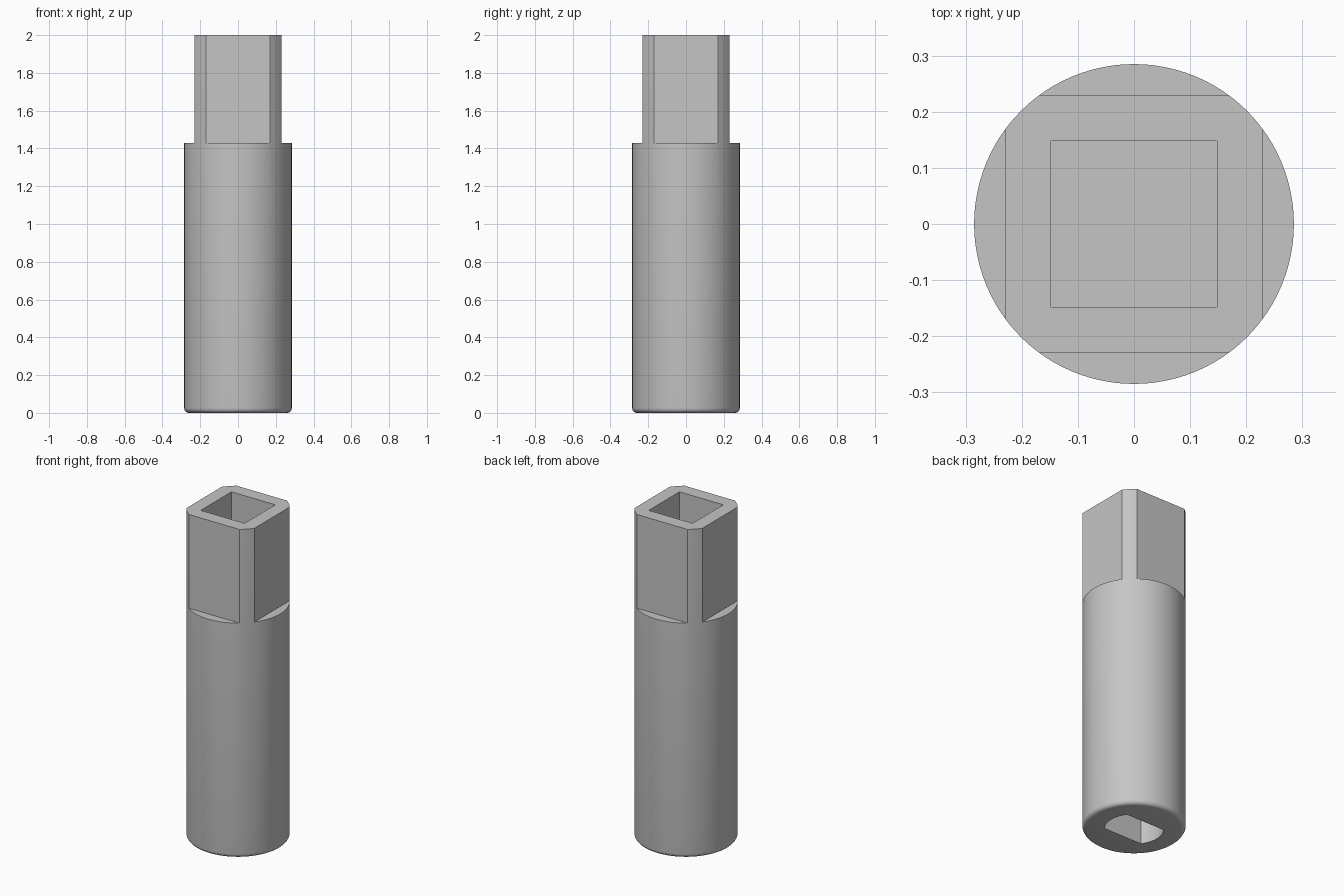
import bpy, bmesh, math

cube = bpy.data.objects.get("Cube")
if cube:
    bpy.data.objects.remove(cube)

RADIUS, HEIGHT, SHOULDER = 0.285, 2.0, 1.43
FLAT = 0.229            # half width across the drive flats
SOCKET = 0.1475         # half width of the square socket
SLOT_R, SLOT_FLAT = 0.164, 0.098

steel = bpy.data.materials.new("grey steel")
steel.use_nodes = True
colour = (0.56, 0.56, 0.56, 1)
steel.diffuse_color = colour
steel.node_tree.nodes["Principled BSDF"].inputs["Base Color"].default_value = colour


def prism(name, outline, z0, z1, fillet=0):
    """Extrude a flat outline from z0 to z1, optionally rounding its lower rim."""
    bm = bmesh.new()
    base = bm.faces.new([bm.verts.new((x, y, z0)) for x, y in outline])
    extruded = bmesh.ops.extrude_face_region(bm, geom=[base], use_keep_orig=True)
    top = [v for v in extruded["geom"] if isinstance(v, bmesh.types.BMVert)]
    bmesh.ops.translate(bm, verts=top, vec=(0, 0, z1 - z0))
    bmesh.ops.recalc_face_normals(bm, faces=bm.faces)
    if fillet:
        rim = [e for e in bm.edges if all(v.co.z == z0 for v in e.verts)]
        bmesh.ops.bevel(bm, geom=rim, offset=fillet, segments=5,
                        profile=0.5, affect='EDGES')
    mesh = bpy.data.meshes.new(name)
    bm.to_mesh(mesh)
    bm.free()
    mesh.materials.append(steel)
    obj = bpy.data.objects.new(name, mesh)
    bpy.context.collection.objects.link(obj)
    return obj


def arc(r, start, end, n):
    return [(r * math.cos(a), r * math.sin(a))
            for a in (start + (end - start) * i / n for i in range(n + 1))]


def rectangle(x0, x1, y0, y1):
    return [(x0, y0), (x1, y0), (x1, y1), (x0, y1)]


def cut(target, cutter):
    mod = target.modifiers.new("cut", 'BOOLEAN')
    mod.operation, mod.solver, mod.object = 'DIFFERENCE', 'EXACT', cutter
    bpy.context.view_layer.objects.active = target
    bpy.ops.object.modifier_apply(modifier=mod.name)
    bpy.data.objects.remove(cutter)


# Round bar with a softened lower rim
bar = prism("drive_shaft", arc(RADIUS, 0, math.tau, 96)[:-1], 0, HEIGHT, 0.025)

# Four flats that turn the upper end into a square drive
for turn in range(4):
    flat = prism("flat_cutter", rectangle(FLAT, 0.5, -0.5, 0.5), SHOULDER, HEIGHT + 0.1)
    flat.rotation_euler.z = turn * math.pi / 2
    bpy.context.view_layer.update()
    cut(bar, flat)

# Square socket in the upper end
cut(bar, prism("socket_cutter", rectangle(-SOCKET, SOCKET, -SOCKET, SOCKET),
               HEIGHT - 0.57, HEIGHT + 0.1))

# Two-flat round socket in the lower end
half = math.asin(SLOT_FLAT / SLOT_R)
slot = arc(SLOT_R, -half, half, 16) + arc(SLOT_R, math.pi - half, math.pi + half, 16)
cut(bar, prism("slot_cutter", slot, -0.1, 0.57))

# Smooth round surfaces, crisp machined edges
bpy.ops.object.select_all(action='DESELECT')
bar.select_set(True)
bpy.context.view_layer.objects.active = bar
bpy.ops.object.shade_smooth_by_angle(angle=math.radians(25))
